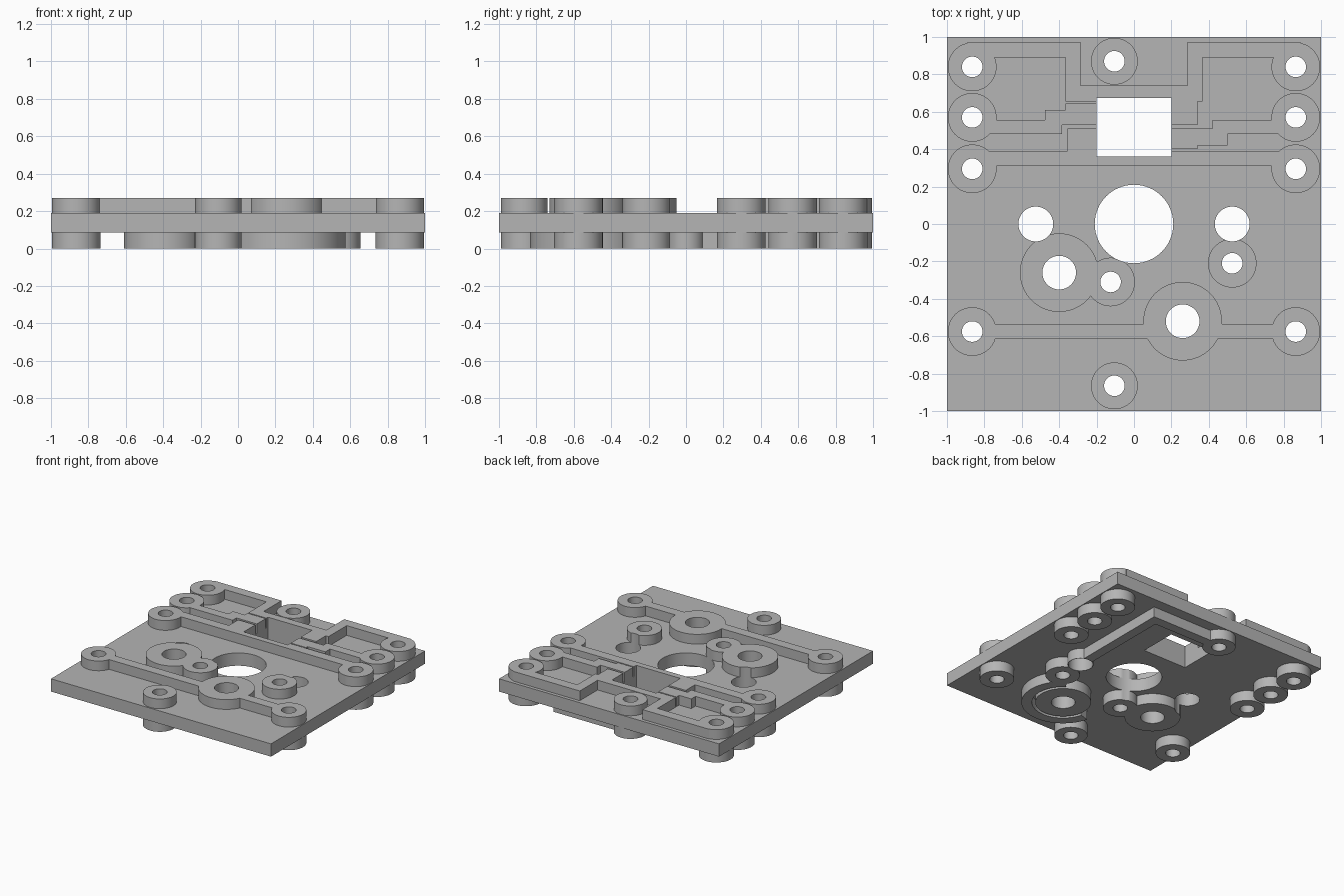
import bpy
import bmesh
from math import cos, sin, radians, tau

if "Cube" in bpy.data.objects:
    bpy.data.objects.remove(bpy.data.objects["Cube"], do_unlink=True)

PLATE_LOW, PLATE_HIGH, TOP = 0.085, 0.19, 0.27
SMALL, LARGE = 0.13, 0.21

grey = bpy.data.materials.new("plain grey")
grey.use_nodes = True
colour = (0.46, 0.46, 0.46, 1)
grey.diffuse_color = colour
grey.node_tree.nodes["Principled BSDF"].inputs["Base Color"].default_value = colour


def circle(x, y, radius, sides=64):
    return [(x + radius * cos(tau * i / sides), y + radius * sin(tau * i / sides))
            for i in range(sides)]


def rectangle(left, right, front, back):
    return [(left, front), (right, front), (right, back), (left, back)]


def arc_band(x, y, inner, outer, start, end, steps=40):
    angles = [radians(start + (end - start) * i / steps) for i in range(steps + 1)]
    outside = [(x + outer * cos(a), y + outer * sin(a)) for a in angles]
    inside = [(x + inner * cos(a), y + inner * sin(a)) for a in reversed(angles)]
    return outside + inside


def extrude_outlines(name, outlines, low, high):
    """Make one object holding a prism for every outline."""
    bm = bmesh.new()
    for outline in outlines:
        face = bm.faces.new([bm.verts.new((x, y, low)) for x, y in outline])
        result = bmesh.ops.extrude_face_region(bm, geom=[face], use_keep_orig=True)
        moved = [v for v in result["geom"] if isinstance(v, bmesh.types.BMVert)]
        bmesh.ops.translate(bm, verts=moved, vec=(0, 0, high - low))
    bmesh.ops.recalc_face_normals(bm, faces=bm.faces)
    mesh = bpy.data.meshes.new(name)
    bm.to_mesh(mesh)
    bm.free()
    mesh.materials.append(grey)
    obj = bpy.data.objects.new(name, mesh)
    bpy.context.collection.objects.link(obj)
    return obj


def drill(obj, cutter):
    """Merge overlapping prisms and cut the through holes."""
    mod = obj.modifiers.new("holes", "BOOLEAN")
    mod.operation = "DIFFERENCE"
    mod.solver = "EXACT"
    mod.use_self = True
    mod.object = cutter
    bpy.ops.object.select_all(action="DESELECT")
    obj.select_set(True)
    bpy.context.view_layer.objects.active = obj
    bpy.ops.object.modifier_apply(modifier=mod.name)
    bpy.ops.object.shade_smooth_by_angle(angle=radians(30))


# Pad positions shared by both faces of the board
small_pads = [(side * 0.865, y) for side in (-1, 1) for y in (0.84, 0.57, 0.295, -0.575)]
small_pads += [(-0.125, -0.31), (0.525, -0.21)]
end_pads = [(-0.105, 0.87), (-0.105, -0.865)]
large_pads = [(-0.4, -0.26), (0.26, -0.52)]
pads = [circle(x, y, SMALL) for x, y in small_pads]
pads += [circle(x, y, SMALL - 0.005) for x, y in end_pads]
pads += [circle(x, y, LARGE) for x, y in large_pads]

# Through holes
holes = [circle(x, y, 0.055) for x, y in small_pads + end_pads]
holes += [circle(x, y, 0.09) for x, y in large_pads]
holes += [circle(side * 0.525, 0, 0.093) for side in (-1, 1)]
holes += [circle(0, 0, LARGE), rectangle(-0.2, 0.2, 0.36, 0.675)]
cutter = extrude_outlines("hole_cutter", holes, -0.2, 0.5)
cutter.hide_render = True

# Raised tracks on the upper face
front_track = rectangle(-0.865, 0.865, -0.615, -0.535)
middle_track = [(-0.865, 0.31), (0.865, 0.31), (0.865, 0.39), (-0.19, 0.39),
                (-0.19, 0.51), (-0.355, 0.51), (-0.355, 0.39), (-0.865, 0.39)]
left_track = [(-0.865, 0.48), (-0.385, 0.48), (-0.385, 0.53), (-0.19, 0.53),
              (-0.19, 0.645), (-0.365, 0.645), (-0.365, 0.61), (-0.475, 0.61),
              (-0.475, 0.555), (-0.865, 0.555)]
right_track = [(0.865, 0.48), (0.865, 0.555), (0.42, 0.555), (0.42, 0.51),
               (0.19, 0.51), (0.19, 0.4), (0.34, 0.4), (0.34, 0.42),
               (0.5, 0.42), (0.5, 0.48)]
back_track = [(-0.89, 0.972), (-0.285, 0.972), (-0.285, 0.74), (0.285, 0.74),
              (0.285, 0.972), (0.89, 0.972), (0.865, 0.89), (0.365, 0.89),
              (0.365, 0.655), (0.34, 0.655), (0.34, 0.53), (0.19, 0.53),
              (0.19, 0.655), (-0.365, 0.655), (-0.365, 0.89), (-0.865, 0.89)]
upper = [front_track, middle_track, left_track, right_track, back_track]

# Tracks on the lower face: a bent run and an arc round the large pad
bent_track = [(-0.105, 0.83), (0.485, 0.83), (0.485, -0.21), (0.565, -0.21),
              (0.565, 0.91), (-0.105, 0.91)]
curved_track = arc_band(0.26, -0.52, 0.235, 0.315, 55, -165)

board = extrude_outlines("board", [rectangle(-1, 1, -1, 1)], PLATE_LOW, PLATE_HIGH)
upper_layer = extrude_outlines("upper_pads_and_tracks", pads + upper, PLATE_HIGH, TOP)
lower_layer = extrude_outlines("lower_pads_and_tracks",
                               pads + [bent_track, curved_track], 0, PLATE_LOW)
# Thin sleeve that carries the side hole down through the bent track
sleeve = extrude_outlines("hole_sleeve", [circle(0.525, 0, 0.097)], 0, PLATE_LOW)
for part in (board, upper_layer, lower_layer, sleeve):
    drill(part, cutter)
bpy.data.objects.remove(cutter, do_unlink=True)
